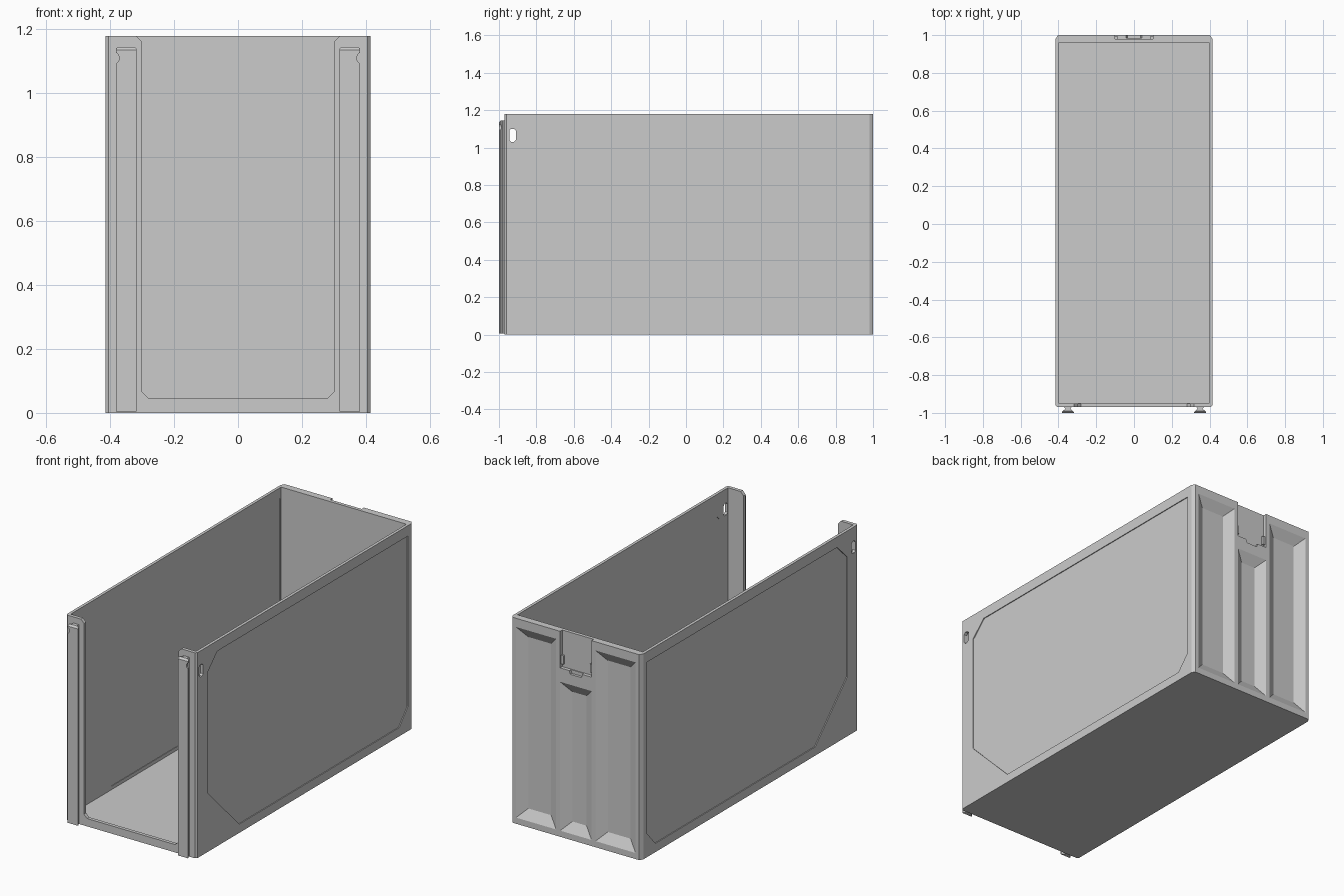
import bpy, bmesh, math
from mathutils import Vector

if "Cube" in bpy.data.objects:
    bpy.data.objects.remove(bpy.data.objects["Cube"])


def hull_obj(name, a, b):
    """Closed solid between two matching loops of 3D points."""
    bm = bmesh.new()
    va = [bm.verts.new(p) for p in a]
    vb = [bm.verts.new(p) for p in b]
    bm.faces.new(va)
    bm.faces.new(vb[::-1])
    n = len(va)
    for i in range(n):
        j = (i + 1) % n
        bm.faces.new((va[i], vb[i], vb[j], va[j]))
    bmesh.ops.recalc_face_normals(bm, faces=bm.faces[:])
    me = bpy.data.meshes.new(name)
    bm.to_mesh(me)
    bm.free()
    ob = bpy.data.objects.new(name, me)
    bpy.context.collection.objects.link(ob)
    return ob


def prism(name, pts, axis, lo, hi):
    """Extrude a 2D profile along axis 0=x, 1=y or 2=z."""
    def loop(h):
        return [Vector(list(p[:axis]) + [h] + list(p[axis:])) for p in pts]
    return hull_obj(name, loop(lo), loop(hi))


def rect(a0, b0, a1, b1):
    return [(a0, b0), (a1, b0), (a1, b1), (a0, b1)]


def cut(target, cutter):
    mod = target.modifiers.new("cut", 'BOOLEAN')
    mod.operation = 'DIFFERENCE'
    mod.solver = 'EXACT'
    mod.object = cutter
    bpy.context.view_layer.objects.active = target
    bpy.ops.object.modifier_apply(modifier=mod.name)
    bpy.data.objects.remove(cutter, do_unlink=True)


def mirrored(half):
    return half + [(-x, y) for x, y in reversed(half)]


W, H = 0.415, 1.18

# Bin body with chamfered vertical corners, hollowed out
body = prism("bin_body", mirrored([(0.405, -0.97), (W, -0.96), (W, 0.98), (0.403, 1.0)]), 2, 0, H)
cut(body, prism("cavity", rect(-0.398, -0.95, 0.398, 0.96), 2, 0.03, 1.4))

# Front opening between the flanges and above the low lip
opening = mirrored([(0.28, 0.045), (0.30, 0.065), (0.30, 1.16), (0.323, 1.185), (0.323, 1.4)])
cut(body, prism("opening", opening, 1, -1.1, -0.9))

# Side panels, recessed inside and outside, and hand slots
panel = [(-0.87, 1.03), (-0.78, 1.12), (0.95, 1.12), (0.95, 0.14),
         (0.87, 0.05), (-0.58, 0.05), (-0.87, 0.34)]
slot = [(-0.945, 1.04), (-0.935, 1.03), (-0.92, 1.03), (-0.91, 1.04),
        (-0.91, 1.09), (-0.92, 1.10), (-0.935, 1.10), (-0.945, 1.09)]
for s in (-1, 1):
    cut(body, prism("panel_out", panel, 0, s * 0.410, s * 0.5))
    cut(body, prism("panel_in", panel, 0, s * 0.3, s * 0.401))
    cut(body, prism("slot", slot, 0, s * 0.35, s * 0.5))


# Tapered pockets in the back wall
def pocket(x0, x1, z0, z1, floor=0.967, rim=1.0, inset=0.055):
    k = 0.01                                   # overshoot past the surface
    g = inset * k / (rim - floor)
    outer = [(x, rim + k, z) for x, z in rect(x0 - g, z0 - g, x1 + g, z1 + g)]
    inner = [(x, floor, z) for x, z in rect(x0 + inset, z0 + inset, x1 - inset, z1 - inset)]
    cut(body, hull_obj("pocket", outer, inner))


pocket(0.125, 0.38, 0.035, 1.13)
pocket(-0.38, -0.125, 0.035, 1.13)
pocket(-0.10, 0.10, 0.035, 0.89)

# Label notch at the top of the back, with a finger relief below
cut(body, prism("notch", rect(-0.10, 0.97, 0.10, 1.3), 1, 0.98, 1.1))
relief = [(-0.045, 0.98), (-0.035, 0.95), (0.035, 0.95), (0.045, 0.98)]
cut(body, prism("relief", relief, 1, 0.985, 1.1))

# Small retaining ribs in the notch
for s in (-1, 1):
    prism("notch_rib", rect(min(s * 0.085, s * 0.101), 0.99, max(s * 0.085, s * 0.101), 1.04), 1, 0.979, 0.992)

# Dovetail rails on the front, with a detent near the top outer edge
for s in (-1, 1):
    prof = [(0.329, -0.969), (0.337, -0.978), (0.318, -0.995), (0.318, -1.0),
            (0.382, -1.0), (0.382, -0.995), (0.363, -0.978), (0.371, -0.969)]
    rail = prism("front_rail", [(s * x, y) for x, y in prof], 2, 0.005, 1.145)
    ring = [(s * 0.386 + 0.014 * math.cos(i * math.pi / 8),
             1.11 + 0.018 * math.sin(i * math.pi / 8)) for i in range(16)]
    cut(rail, prism("detent", ring, 1, -1.1, -0.98))
    # Sloped top of the rail
    wedge = [(-1.02, 1.115), (-1.02, 1.2), (-0.96, 1.2), (-0.985, 1.15)]
    cut(rail, prism("rail_slope", wedge, 0, s * 0.25, s * 0.45))
